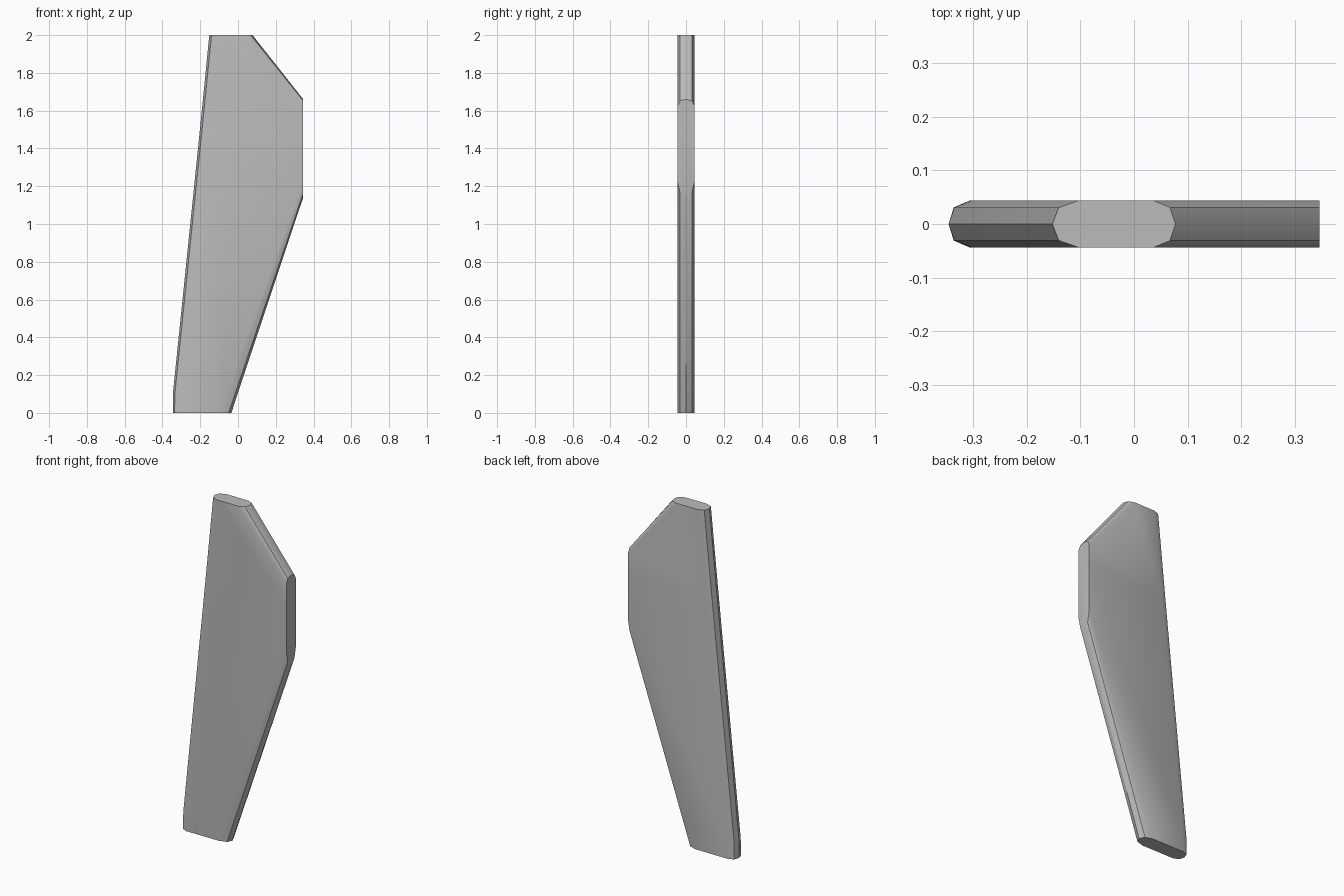
import bpy, bmesh

old = bpy.data.objects.get("Cube")
if old:
    bpy.data.objects.remove(old, do_unlink=True)

HALF = 0.044   # half thickness of the blade
TRIM = 0.345   # flat side of the blade

# Level, left edge, right edge, width of the rounding on each edge
SECTIONS = [
    (0.00, -0.345, -0.035, 0.04, 0.06),
    (0.10, -0.345, -0.002, 0.045, 0.057),
    (1.506, -0.201, 0.467, 0.048, 0.02),
    (2.00, -0.152, 0.077, 0.05, 0.042),
]


def section(z, a, b, ra, rb):
    """Flat rounded cross-section with a ridge along each edge."""
    half = [(a + ra * 0.24, 0.7), (a + ra, 1), (b - rb, 1), (b - rb * 0.24, 0.7)]
    front = [(x, -y * HALF, z) for x, y in half]
    back = [(x, y * HALF, z) for x, y in reversed(half)]
    return [(a, 0, z)] + front + [(b, 0, z)] + back


# Loft the blade through its cross-sections
bm = bmesh.new()
rings = [[bm.verts.new(p) for p in section(*s)] for s in SECTIONS]
for low, high in zip(rings, rings[1:]):
    n = len(low)
    for i in range(n):
        j = (i + 1) % n
        bm.faces.new((low[i], low[j], high[j], high[i]))
bm.faces.new(rings[0][::-1])
bm.faces.new(rings[-1])

# Trim the widest corner to a flat side
bmesh.ops.bisect_plane(bm, geom=bm.verts[:] + bm.edges[:] + bm.faces[:],
                       plane_co=(TRIM, 0, 0), plane_no=(1, 0, 0), clear_outer=True)
bmesh.ops.holes_fill(bm, edges=[e for e in bm.edges if e.is_boundary], sides=0)
bmesh.ops.recalc_face_normals(bm, faces=bm.faces[:])

mesh = bpy.data.meshes.new("blade")
bm.to_mesh(mesh)
bm.free()
blade = bpy.data.objects.new("blade", mesh)
bpy.context.collection.objects.link(blade)

# Plain grey material
grey = bpy.data.materials.new("grey")
grey.use_nodes = True
colour = (0.5, 0.5, 0.5, 1)
grey.diffuse_color = colour
grey.node_tree.nodes["Principled BSDF"].inputs["Base Color"].default_value = colour
mesh.materials.append(grey)

# Soft rounding with crisp ends
bpy.context.view_layer.objects.active = blade
blade.select_set(True)
bpy.ops.object.shade_smooth_by_angle(angle=0.6)
